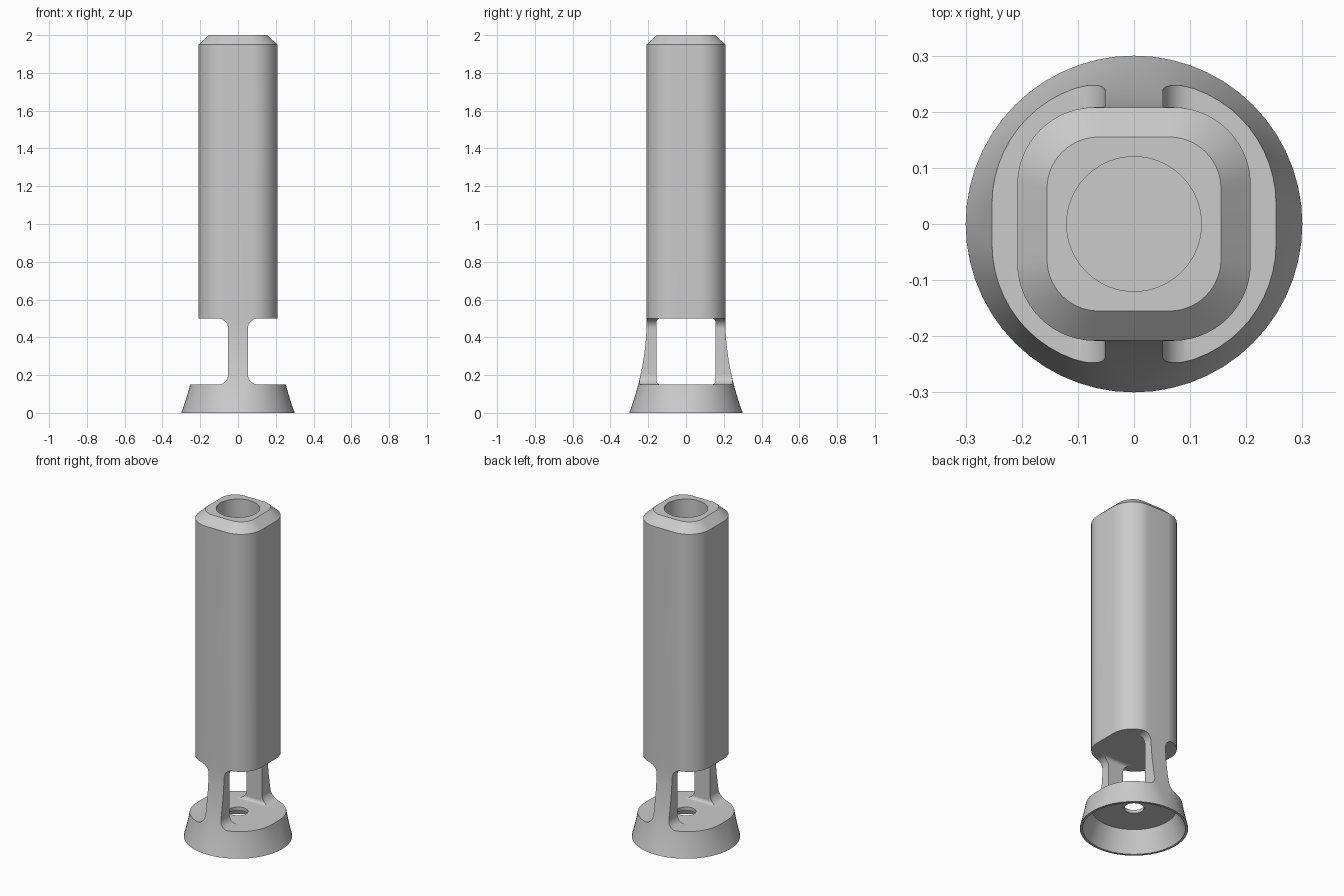
import bpy, bmesh, math

cube = bpy.data.objects.get("Cube")
if cube:
    bpy.data.objects.remove(cube, do_unlink=True)

grey = bpy.data.materials.new("light_grey")
grey.use_nodes = True
colour = (0.6, 0.6, 0.6, 1)
grey.diffuse_color = colour
grey.node_tree.nodes["Principled BSDF"].inputs["Base Color"].default_value = colour


def rounded_rect(hw, hh, r, steps=14):
    """Outline of a rectangle with rounded corners, counter-clockwise."""
    pts = []
    for i, (sx, sy) in enumerate([(1, 1), (-1, 1), (-1, -1), (1, -1)]):
        for k in range(steps + 1):
            a = math.pi / 2 * (i + k / steps)
            pts.append((sx * (hw - r) + r * math.cos(a),
                        sy * (hh - r) + r * math.sin(a)))
    return pts


def loft(name, rings):
    """Closed solid through rings of equal point count."""
    bm = bmesh.new()
    loops = [[bm.verts.new(p) for p in ring] for ring in rings]
    n = len(loops[0])
    for a, b in zip(loops, loops[1:]):
        for i in range(n):
            j = (i + 1) % n
            bm.faces.new((a[i], a[j], b[j], b[i]))
    bm.faces.new(loops[0][::-1])
    bm.faces.new(loops[-1])
    bmesh.ops.remove_doubles(bm, verts=bm.verts, dist=1e-5)
    bmesh.ops.recalc_face_normals(bm, faces=bm.faces)
    mesh = bpy.data.meshes.new(name)
    bm.to_mesh(mesh)
    bm.free()
    obj = bpy.data.objects.new(name, mesh)
    bpy.context.collection.objects.link(obj)
    mesh.materials.append(grey)
    return obj


def turned(name, profile, sides=64):
    """Round solid from (radius, height) pairs."""
    angles = [2 * math.pi * i / sides for i in range(sides)]
    return loft(name, [[(r * math.cos(a), r * math.sin(a), z) for a in angles]
                       for r, z in profile])


def cut(target, cutter):
    mod = target.modifiers.new("cut", 'BOOLEAN')
    mod.operation = 'DIFFERENCE'
    mod.solver = 'EXACT'
    mod.object = cutter
    bpy.context.view_layer.objects.active = target
    bpy.ops.object.modifier_apply(modifier=mod.name)
    bpy.data.objects.remove(cutter, do_unlink=True)


HALF, FLAT, FOOT = 0.208, 0.07, 0.30
LOW, HIGH = 0.15, 0.5
MID, SPAN = (LOW + HIGH) / 2, (HIGH - LOW) / 2

# Outer form: round foot flaring up into a rounded square column
rings = []
for i in range(15):
    t = i / 14
    flare = (1 - t) ** 2
    h = HALF + (FOOT - HALF) * flare
    rings.append([(x, y, HIGH * t)
                  for x, y in rounded_rect(h, h, h - FLAT * (1 - flare))])
for h, flat, z in [(HALF, FLAT, 1.95), (0.155, 0.063, 2.0)]:
    rings.append([(x, y, z) for x, y in rounded_rect(h, h, h - flat)])
column = loft("column_with_foot", rings)

# Side openings that leave a filleted leg at the front and at the back
for side in (-1, 1):
    outline = rounded_rect(0.25, SPAN, 0.055)
    cut(column, loft("side_cutter", [[(side * 0.302 + x, y, MID + z)
                                      for x, z in outline] for y in (-0.5, 0.5)]))

# Gap between the two legs
outline = rounded_rect(0.156, SPAN, 0.02)
cut(column, loft("gap_cutter", [[(x, y, MID + z) for y, z in outline]
                                for x in (-0.5, 0.5)]))

# Deep bore in the top, hollow foot and its centre hole
cut(column, turned("bore_cutter", [(0.12, 0.56), (0.12, 2.1)]))
cut(column, turned("foot_cutter", [(0.289, -0.01), (0.237, 0.13)]))
cut(column, turned("hole_cutter", [(0.055, 0.1), (0.055, 0.2)]))

# Smooth shading with sharp edges kept
bpy.ops.object.select_all(action='DESELECT')
column.select_set(True)
bpy.context.view_layer.objects.active = column
bpy.ops.object.shade_smooth_by_angle(angle=math.radians(25))
